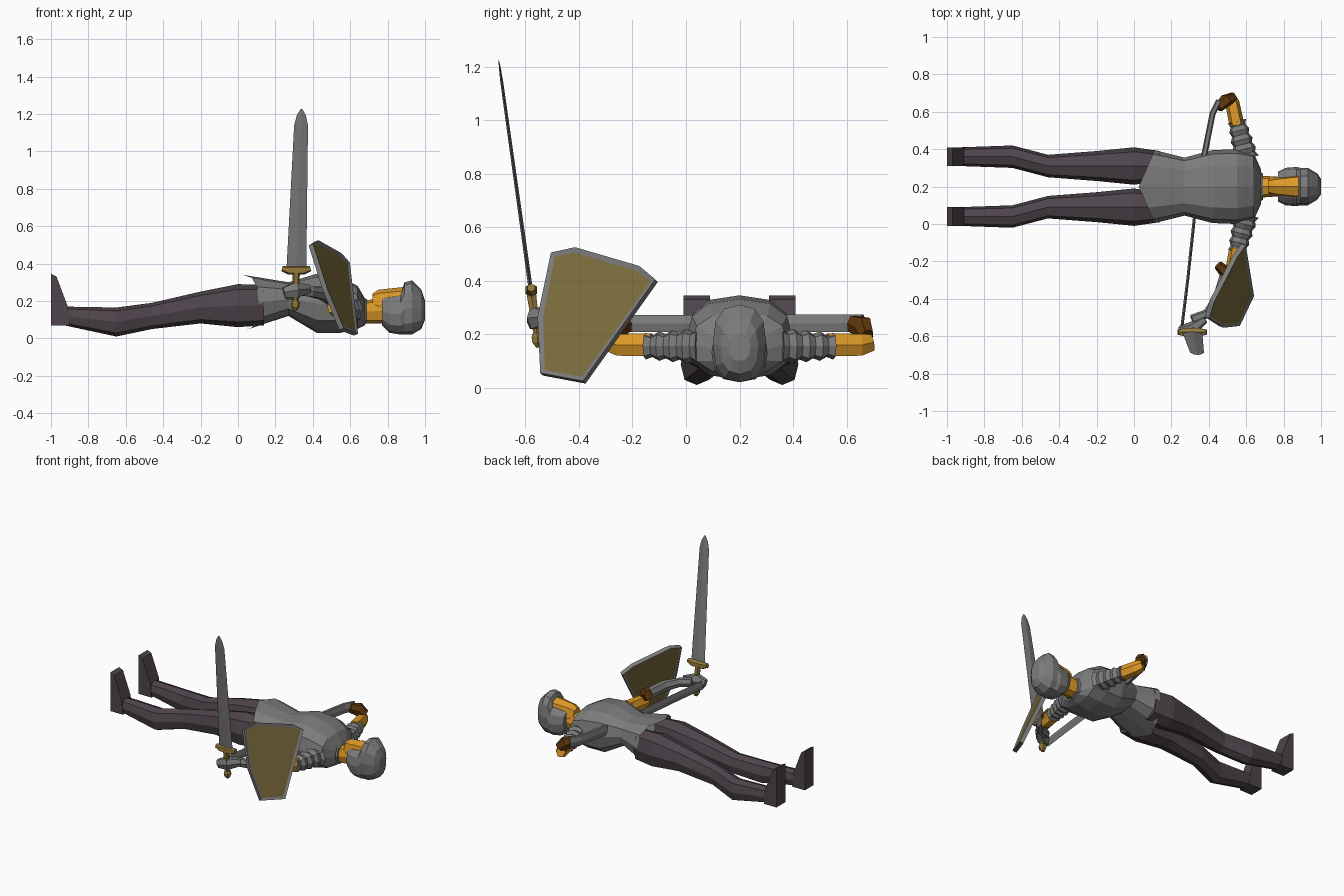
import bpy, bmesh, math
from mathutils import Vector

cube = bpy.data.objects.get("Cube")
if cube:
    bpy.data.objects.remove(cube)

MID = 0.2  # the body's own centre line in y
ACROSS = Vector((0, 1, 0))
UPWARD = Vector((0, 0, 1))


def material(name, red, green, blue):
    mat = bpy.data.materials.new(name)
    mat.use_nodes = True
    colour = (red, green, blue, 1)
    mat.diffuse_color = colour
    mat.node_tree.nodes["Principled BSDF"].inputs["Base Color"].default_value = colour
    return mat


steel = material("steel grey", 0.2, 0.2, 0.2)
cloth = material("dark cloth", 0.077, 0.06, 0.072)
orange = material("orange", 0.72, 0.32, 0.02)
brown = material("brown", 0.12, 0.04, 0.004)
gold = material("dull gold", 0.3, 0.19, 0.045)
olive = material("olive panel", 0.19, 0.145, 0.045)


def finish(name, bm, *materials):
    bmesh.ops.recalc_face_normals(bm, faces=bm.faces)
    mesh = bpy.data.meshes.new(name)
    bm.to_mesh(mesh)
    bm.free()
    for mat in materials:
        mesh.materials.append(mat)
    bpy.context.collection.objects.link(bpy.data.objects.new(name, mesh))


def bridge(bm, rings, open_start=False):
    """Joins rings of points into a skin, capped at its ends."""
    loops = [[bm.verts.new(point) for point in ring] for ring in rings]
    for lower, upper in zip(loops, loops[1:]):
        for i in range(len(lower)):
            bm.faces.new((lower[i - 1], lower[i], upper[i], upper[i - 1]))
    caps = [bm.faces.new(loops[-1])]
    if not open_start:
        caps.append(bm.faces.new(loops[0]))
    return caps


def rounded_ring(sides, power=0.8):
    """A unit circle swollen towards a square."""
    for i in range(sides):
        angle = math.tau * i / sides
        c, s = math.cos(angle), math.sin(angle)
        yield math.copysign(abs(c) ** power, c), math.copysign(abs(s) ** power, s)


def body_loft(name, mat, rows, sides=8, centre=lambda x: MID, point=0):
    """Rows along x: (x, half width, low, high); point draws out an open first ring."""
    rings = []
    for x, width, low, high in rows:
        pull = 0 if rings else point
        rings.append([(x - pull * (1 - abs(c)), centre(x) + width * c,
                       (low + high) / 2 + (high - low) / 2 * s)
                      for c, s in rounded_ring(sides)])
    bm = bmesh.new()
    bridge(bm, rings, open_start=point > 0)
    finish(name, bm, mat)


def tube(name, mat, path, radii, tall=1, sides=6, up=UPWARD):
    """A tube through points, with its height set as a ratio of its width."""
    path = [Vector(p) for p in path]
    rings = []
    for i, (centre, radius) in enumerate(zip(path, radii)):
        ahead = path[min(i + 1, len(path) - 1)] - path[max(i - 1, 0)]
        u = ahead.cross(up).normalized() * radius
        v = u.cross(ahead.normalized()) * tall
        rings.append([centre + u * c + v * s for c, s in rounded_ring(sides)])
    bm = bmesh.new()
    bridge(bm, rings)
    finish(name, bm, mat)


# Breastplate with pointed skirt, collar and neck
body_loft("torso", steel,
          [(0.11, 0.195, 0.04, 0.34), (0.27, 0.155, 0.12, 0.3), (0.42, 0.195, 0.03, 0.345),
           (0.55, 0.2, 0.03, 0.33), (0.64, 0.18, 0.05, 0.28), (0.68, 0.09, 0.07, 0.21)],
          sides=12, point=0.085)
body_loft("collar", steel, [(0.64, 0.1, 0.06, 0.23), (0.69, 0.07, 0.08, 0.21)])
body_loft("neck", orange, [(0.66, 0.06, 0.08, 0.2), (0.8, 0.05, 0.08, 0.22)])

# Head: face inside an open helmet
body_loft("face", orange,
          [(0.72, 0.04, 0.13, 0.24), (0.75, 0.05, 0.1, 0.26), (0.89, 0.07, 0.1, 0.275)])
body_loft("helmet", steel,
          [(0.77, 0.08, 0.07, 0.22), (0.81, 0.1, 0.03, 0.23), (0.87, 0.105, 0.02, 0.24),
           (0.89, 0.1, 0.02, 0.3), (0.93, 0.1, 0.02, 0.31), (0.98, 0.07, 0.05, 0.26),
           (1, 0.04, 0.1, 0.2)], sides=12)

for label, side in (("left", 1), ("right", -1)):
    def out(x, offset, z):
        """A point at a distance outwards from the centre line."""
        return x, MID + side * offset, z

    # Leg, with the shin set further out than the thigh
    body_loft(label + "_leg", cloth,
              [(-0.93, 0.05, 0.07, 0.17), (-0.65, 0.06, 0.01, 0.165), (-0.46, 0.06, 0.05, 0.19),
               (-0.2, 0.08, 0.08, 0.25), (0, 0.1, 0.06, 0.29), (0.14, 0.08, 0.07, 0.285)],
              centre=lambda x: MID + side * (0.16 if x < -0.6 else 0.11))

    # Upturned boot: a side profile given width
    profile = [(-1, 0.07), (-0.9, 0.07), (-0.91, 0.17), (-0.97, 0.33), (-1, 0.345)]
    bm = bmesh.new()
    bridge(bm, [[out(x, offset, z) for x, z in profile] for offset in (0.11, 0.21)])
    finish(label + "_boot", bm, cloth)

    # Ridged shoulder armour: alternating wide and narrow rings
    steps = [i / 8 for i in range(9)]
    tube(label + "_shoulder_armour", steel,
         [out(0.6 - 0.05 * t, 0.15 + 0.2 * t, 0.155) for t in steps],
         [0.07 - 0.02 * t - 0.012 * (i % 2) for i, t in enumerate(steps)], sides=8)

    # Upper arm and bent elbow
    tube(label + "_upper_arm", orange,
         [out(0.55, 0.33, 0.16), out(0.525, 0.45, 0.16), out(0.505, 0.49, 0.17)],
         [0.04, 0.038, 0.03], tall=1.2)
    tube(label + "_elbow", brown,
         [out(0.525, 0.475, 0.19), out(0.49, 0.46, 0.225), out(0.45, 0.42, 0.24)],
         [0.027, 0.035, 0.025], tall=1.3)

# Left forearm, resting on the hip
tube("left_forearm", steel, [(0.455, 0.66, 0.24), (0.42, 0.59, 0.24), (0.37, 0.34, 0.24)],
     [0.016] * 3, tall=2.3)

# Right forearm, gauntlet and the band from hand to waist
tube("right_forearm", steel,
     [(0.49, -0.27, 0.22), (0.45, -0.4, 0.24), (0.39, -0.48, 0.25), (0.31, -0.51, 0.26)],
     [0.03, 0.03, 0.025, 0.025], tall=1.2)
tube("right_hand", steel, [(0.38, -0.51, 0.265), (0.31, -0.56, 0.26), (0.245, -0.57, 0.245)],
     [0.02, 0.038, 0.025], tall=1.2)
tube("waist_band", steel, [(0.33, 0.1, 0.24), (0.287, -0.3, 0.24), (0.255, -0.56, 0.24)],
     [0.008] * 3, tall=4, sides=4)

# Sword: every part sits on one line from pommel to tip
pommel_end, tip = Vector((0.305, -0.55, 0.15)), Vector((0.34, -0.7, 1.225))


def on_sword(*fractions):
    return [pommel_end.lerp(tip, f) for f in fractions]


tube("blade", steel, on_sword(0.2, 0.92, 0.97, 1), [0.053, 0.037, 0.024, 0.005],
     tall=0.15, sides=4, up=ACROSS)
tube("grip", gold, on_sword(0.04, 0.19), [0.014, 0.02], up=ACROSS)
tube("pommel", gold, on_sword(0, 0.02, 0.04, 0.055), [0.01, 0.024, 0.024, 0.012], up=ACROSS)
hub = on_sword(0.19)[0]
tube("guard", gold,
     [hub + Vector((reach, 0, 0.25 * abs(reach))) for reach in (-0.076, -0.04, 0.04, 0.076)],
     [0.015, 0.024, 0.024, 0.015], up=ACROSS)

# Shield: a tilted plate with a raised steel rim on both faces
outline = [(-0.5, 0.5), (-0.41, 0.52), (-0.17, 0.45), (-0.11, 0.4),
           (-0.38, 0.02), (-0.54, 0.05), (-0.55, 0.26)]
facing = Vector((1, -0.4, 0.4)).normalized()
bm = bmesh.new()
panels = bridge(bm, [[Vector((0.79 + 0.4 * (y - z), y, z)) + facing * depth for y, z in outline]
                     for depth in (-0.014, 0.014)])
bmesh.ops.recalc_face_normals(bm, faces=bm.faces)
for panel in panels:
    bmesh.ops.inset_region(bm, faces=[panel], thickness=0.02, depth=-0.006)
    panel.material_index = 1
finish("shield", bm, steel, olive)
